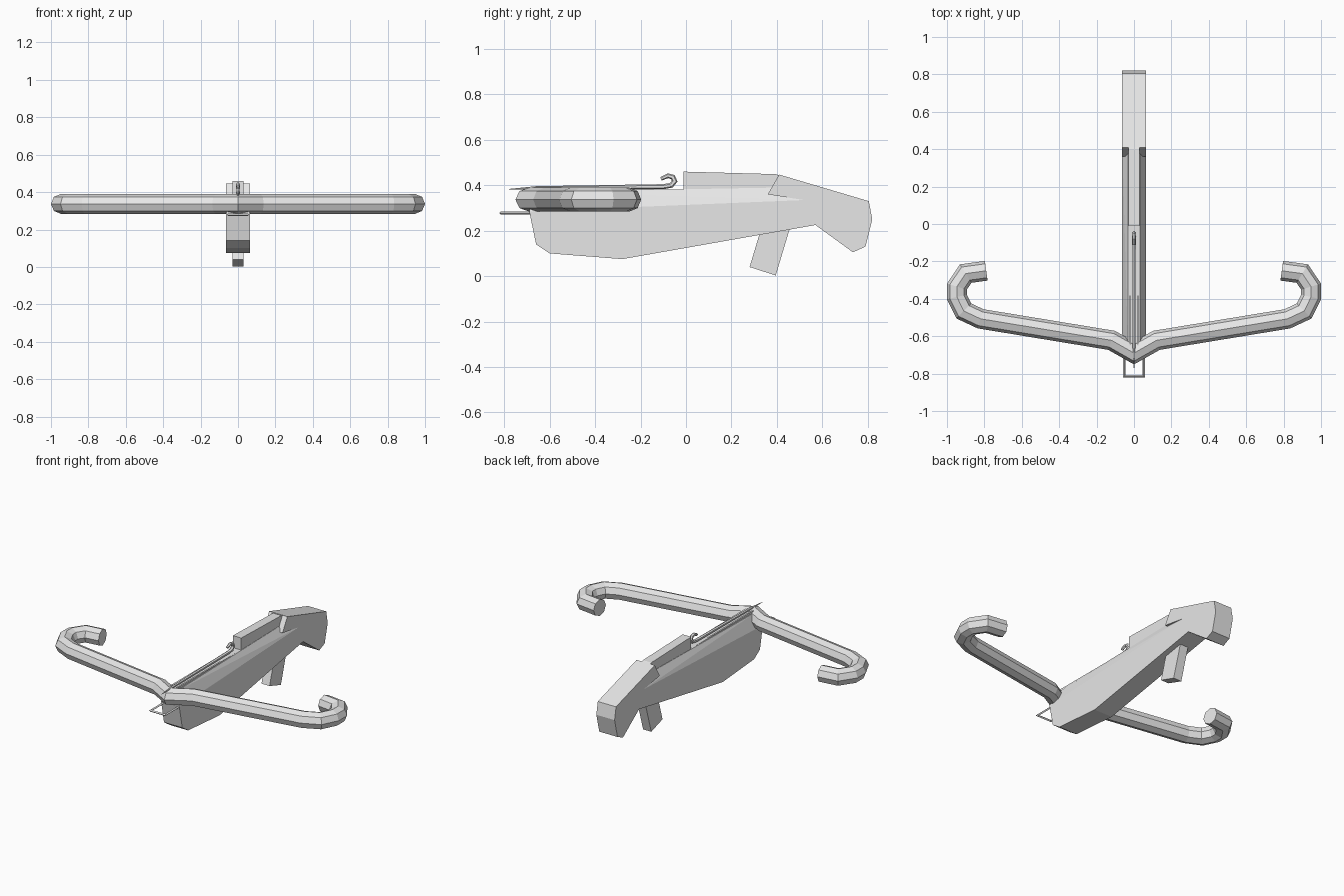
import bpy, bmesh, math
from mathutils import Vector

if "Cube" in bpy.data.objects:
    bpy.data.objects.remove(bpy.data.objects["Cube"])

grey = bpy.data.materials.new("light_grey")
grey.diffuse_color = (0.8, 0.8, 0.8, 1)
grey.use_nodes = True
grey.node_tree.nodes["Principled BSDF"].inputs["Base Color"].default_value = grey.diffuse_color


def finish(name, bm):
    bmesh.ops.recalc_face_normals(bm, faces=bm.faces)
    me = bpy.data.meshes.new(name)
    bm.to_mesh(me)
    bm.free()
    me.materials.append(grey)
    ob = bpy.data.objects.new(name, me)
    bpy.context.collection.objects.link(ob)
    return ob


def slab(name, profile, half):
    """Side profile of (y, z) points extruded across x."""
    bm = bmesh.new()
    face = bm.faces.new([bm.verts.new((-half, y, z)) for y, z in profile])
    out = bmesh.ops.extrude_face_region(bm, geom=[face])
    verts = [v for v in out["geom"] if isinstance(v, bmesh.types.BMVert)]
    bmesh.ops.translate(bm, verts=verts, vec=(2 * half, 0, 0))
    return finish(name, bm)


def hull(name, points):
    """Convex block from (half x, y, z) points mirrored over x."""
    bm = bmesh.new()
    for x, y, z in points:
        bm.verts.new((x, y, z))
        bm.verts.new((-x, y, z))
    bmesh.ops.convex_hull(bm, input=bm.verts)
    return finish(name, bm)


def tube(name, path, normal, radii, sides=8, closed=False):
    """Mitred tube along a flat path lying in the plane with the given normal."""
    bm = bmesh.new()
    pts, n, rings = [Vector(p) for p in path], Vector(normal), []
    count = len(pts)
    for i, p in enumerate(pts):
        before = pts[i - 1] if i or closed else None
        after = pts[(i + 1) % count] if i < count - 1 or closed else None
        a = (p - before).normalized() if before is not None else (after - p).normalized()
        b = (after - p).normalized() if after is not None else a
        side = (a + b).normalized().cross(n)
        miter = 1 / max(0.4, side.dot(b.cross(n)))
        r = radii[i] if isinstance(radii, list) else radii
        rings.append([bm.verts.new(p + side * math.cos(t) * r * miter + n * math.sin(t) * r)
                      for t in (2 * math.pi * k / sides for k in range(sides))])
    for i in range(count if closed else count - 1):
        a, b = rings[i], rings[(i + 1) % count]
        for k in range(sides):
            m = (k + 1) % sides
            bm.faces.new((a[k], a[m], b[m], b[k]))
    if not closed:
        bm.faces.new(rings[0])
        bm.faces.new(rings[-1])
    return finish(name, bm)


# Stock: straight-sided body with the dropped shoulder end
slab("stock", [(-0.69, 0.285), (-0.66, 0.14), (-0.60, 0.10), (-0.28, 0.075),
               (0.57, 0.225), (0.735, 0.105), (0.79, 0.13), (0.82, 0.25),
               (0.805, 0.33), (0.41, 0.447), (0.36, 0.36), (0.52, 0.335)], 0.065)

# Bevelled deck tapering up to the narrow track
hull("deck", [(0.065, -0.69, 0.285), (0.065, 0.52, 0.335),
              (0.032, -0.69, 0.37), (0.032, -0.01, 0.375), (0.032, 0.40, 0.39)])

# Raised block behind the track
slab("rear_block", [(-0.01, 0.36), (-0.01, 0.46), (0.395, 0.449),
                    (0.45, 0.43), (0.45, 0.36)], 0.03)

# Thin guide strips beside the track
for s in (-1, 1):
    strip = slab("track_rail", [(-0.65, 0.36), (-0.65, 0.385),
                                (-0.04, 0.382), (-0.04, 0.36)], 0.005)
    strip.location.x = s * 0.022

# Grip under the stock
slab("grip", [(0.325, 0.19), (0.28, 0.04), (0.395, 0.003), (0.46, 0.22)], 0.029)

# Bow: octagonal limb with hooked ends
half = [(0.12, -0.622), (0.82, -0.507), (0.91, -0.465), (0.947, -0.39),
        (0.947, -0.335), (0.90, -0.265), (0.79, -0.25)]
plan = [(-x, y) for x, y in reversed(half)] + [(0, -0.69)] + half
tube("bow", [(x, y, 0.337) for x, y in plan], (0, 0, 1), 0.053)

# Rod with a curled catch at the rear and a sharp front tip
rod = [(-0.78, 0.383), (-0.66, 0.388), (-0.10, 0.394), (-0.065, 0.40), (-0.05, 0.418),
       (-0.058, 0.436), (-0.08, 0.442), (-0.11, 0.428)]
tube("rod", [(0, y, z) for y, z in rod], (1, 0, 0),
     [0.001, 0.008, 0.011, 0.011, 0.011, 0.011, 0.01, 0.008], 6)

# Foot stirrup at the front
tube("stirrup", [(-0.052, -0.67, 0.278), (-0.052, -0.815, 0.278),
                 (0.052, -0.815, 0.278), (0.052, -0.67, 0.278)], (0, 0, 1), 0.007, 4)
